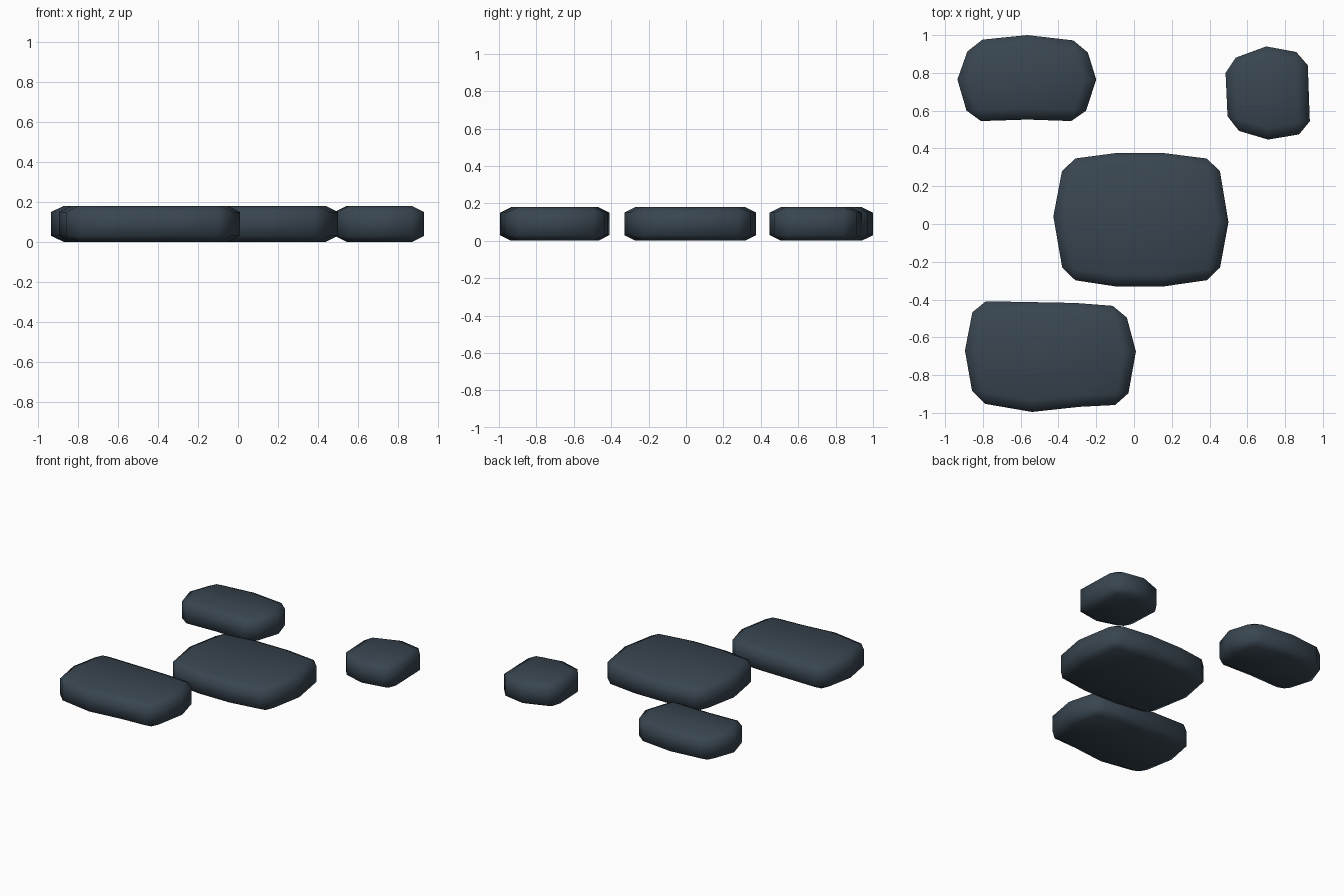
import bpy, bmesh, math

if "Cube" in bpy.data.objects:
    bpy.data.objects.remove(bpy.data.objects["Cube"])

slate = bpy.data.materials.new("dark slate")
slate.diffuse_color = (0.040, 0.060, 0.080, 1)
slate.use_nodes = True
slate.node_tree.nodes["Principled BSDF"].inputs["Base Color"].default_value = slate.diffuse_color

HEIGHT, BEVEL, Z_SQUASH = 0.18, 0.06, 0.5


def stone(name, outline):
    """Extrude an outline into a slab and bevel its sharp edges.
    The slab is bevelled tall, then squashed, so the rim bevel is shallow."""
    bm = bmesh.new()
    base = bm.faces.new([bm.verts.new((x, y, 0)) for x, y in outline])
    top = bmesh.ops.extrude_face_region(bm, geom=[base], use_keep_orig=True)["geom"]
    for v in top:
        if isinstance(v, bmesh.types.BMVert):
            v.co.z = HEIGHT / Z_SQUASH
    bmesh.ops.recalc_face_normals(bm, faces=bm.faces)
    sharp = [e for e in bm.edges if e.calc_face_angle(0) > math.radians(50)]
    bmesh.ops.bevel(bm, geom=sharp, offset=BEVEL, offset_type='OFFSET',
                    segments=1, affect='EDGES', profile=0.5)
    for v in bm.verts:
        v.co.z *= Z_SQUASH
    bmesh.ops.recalc_face_normals(bm, faces=bm.faces)
    for f in bm.faces:
        f.smooth = True
    mesh = bpy.data.meshes.new(name)
    bm.to_mesh(mesh)
    bm.free()
    mesh.materials.append(slate)
    obj = bpy.data.objects.new(name, mesh)
    bpy.context.collection.objects.link(obj)
    return obj


# Four loose flagstones, outlines seen from above
stone("back_left_stone", [
    (-.935, .765), (-.87, .543), (-.565, .553), (-.272, .543),
    (-.20, .765), (-.262, .965), (-.565, 1.0), (-.862, .97)])
stone("back_right_stone", [
    (.482, .86), (.498, .51), (.71, .447), (.933, .484),
    (.918, .90), (.70, .94)])
stone("middle_stone", [
    (-.427, .04), (-.37, -.289), (-.10, -.33), (.16, -.33), (.445, -.289),
    (.50, .01), (.445, .339), (.16, .375), (-.10, .375), (-.37, .339)])
stone("front_left_stone", [
    (-.895, -.67), (-.847, -.942), (-.54, -.995), (-.29, -.968), (-.04, -.955),
    (.01, -.675), (-.053, -.438), (-.31, -.418), (-.844, -.408)])
